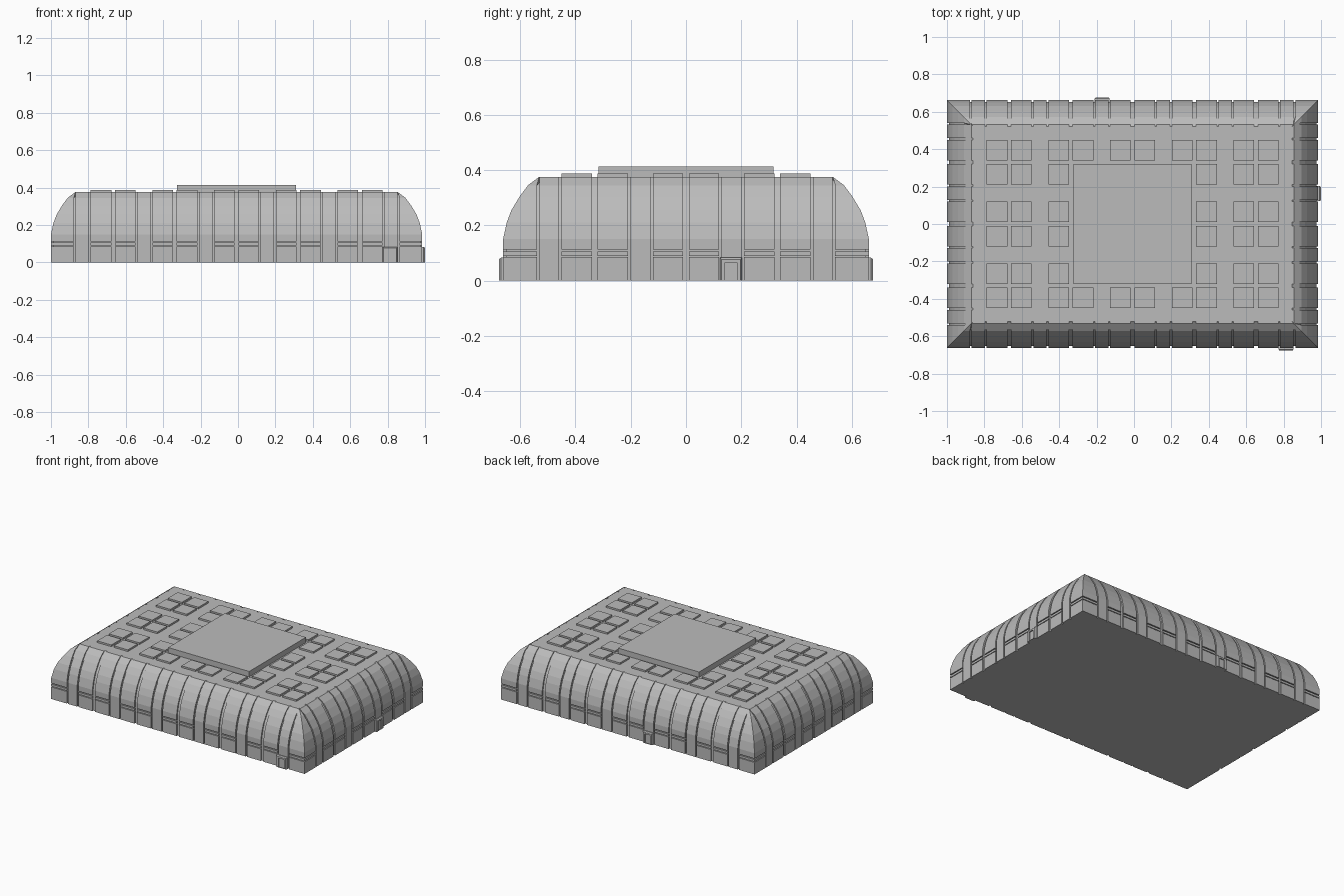
import bpy
import bmesh

cube = bpy.data.objects.get("Cube")
if cube:
    bpy.data.objects.remove(cube, do_unlink=True)

# Single material
grey = bpy.data.materials.new("concrete grey")
grey.use_nodes = True
COLOUR = (0.5, 0.5, 0.5, 1)
grey.diffuse_color = COLOUR
grey.node_tree.nodes["Principled BSDF"].inputs["Base Color"].default_value = COLOUR

CX = -0.0075                 # the hall sits slightly off centre, doors balance it
LX, LY = 0.9925, 0.662       # half sizes of the hall
PITCH, GAP, PANEL = 0.33, 0.01, 0.12
SKIN, ROOF = 0.01, 0.375

# Wall and curved eave section: (inset, height)
WALL = [(0, 0), (0, 0.085)]
BAR = [(0, 0.09), (0, 0.105)]
EAVE = [(0, 0.112), (0, 0.15), (0.013, 0.21), (0.03, 0.255),
        (0.06, 0.305), (0.09, 0.345), (0.13, ROOF)]
PILASTER = [(0, 0)] + EAVE

# Each side maps (along, outward, height) to model space: half length, half depth, mapping
SIDES = {
    "front": (LX, LY, lambda u, v, z: (u + CX, -v, z)),
    "back": (LX, LY, lambda u, v, z: (-u + CX, v, z)),
    "right_end": (LY, LX, lambda u, v, z: (v + CX, u, z)),
    "left_end": (LY, LX, lambda u, v, z: (-v + CX, -u, z)),
}


def finish(name, bm):
    bmesh.ops.remove_doubles(bm, verts=bm.verts, dist=1e-5)
    bmesh.ops.dissolve_degenerate(bm, edges=bm.edges, dist=1e-5)
    bmesh.ops.recalc_face_normals(bm, faces=bm.faces)
    mesh = bpy.data.meshes.new(name)
    bm.to_mesh(mesh)
    bm.free()
    mesh.materials.append(grey)
    obj = bpy.data.objects.new(name, mesh)
    bpy.context.collection.objects.link(obj)
    return obj


def loft(bm, rings):
    """Join closed four-point rings into a capped solid."""
    rows = [[bm.verts.new(p) for p in ring] for ring in rings]
    for low, high in zip(rows, rows[1:]):
        for i in range(4):
            j = (i + 1) % 4
            bm.faces.new((low[i], low[j], high[j], high[i]))
    bm.faces.new(rows[0][::-1])
    bm.faces.new(rows[-1])


def block(bm, x0, x1, y0, y1, z0, z1):
    loft(bm, [[(x0, y0, z), (x1, y0, z), (x1, y1, z), (x0, y1, z)] for z in (z0, z1)])


def strip(bm, side, a, b, section):
    """Raised cladding strip following the section, mitred at the corners."""
    length, depth, place = SIDES[side]
    rings = []
    for inset, z in section:
        ring = []
        for u, d in ((a, inset), (b, inset), (b, inset + 2 * SKIN), (a, inset + 2 * SKIN)):
            limit = length - d
            ring.append(place(max(-limit, min(limit, u)), depth - d, z))
        rings.append(ring)
    loft(bm, rings)


def panel_spans(length):
    """Paired panels along one side, with the end ones reaching the corner."""
    for k in range(4):
        c = k * PITCH
        for a, b in ((c - PANEL, c - GAP), (c + GAP, c + PANEL)):
            if a > 0 and a < length - 0.05:
                b = length if b > length - 0.04 else b
                yield a, b
                yield -b, -a


# Solid core under the cladding
bm = bmesh.new()
core = []
for inset, z in PILASTER:
    x, y = LX - inset - SKIN, LY - inset - SKIN
    core.append([(CX - x, -y, z), (CX + x, -y, z), (CX + x, y, z), (CX - x, y, z)])
loft(bm, core)
finish("hall_core", bm)

# Cladding on the four sides
for side, (length, depth, place) in SIDES.items():
    walls, bars, eaves, piers = (bmesh.new() for _ in range(4))
    for a, b in panel_spans(length):
        strip(walls, side, a, b, WALL)
        strip(bars, side, a, b, BAR)
        strip(eaves, side, a, b, EAVE)
    for k in range(3):
        c = (k + 0.5) * PITCH
        if c + PITCH / 4 < length:
            for s in (-1, 1):
                strip(piers, side, s * c - 0.036, s * c + 0.036, PILASTER)
    finish(side + "_wall_panels", walls)
    finish(side + "_ledge_bars", bars)
    finish(side + "_curved_eave_panels", eaves)
    finish(side + "_pilasters", piers)

# Roof tiles in pairs, leaving room for the central platform
HALF = 0.3175
bm = bmesh.new()


def tile_starts(count):
    return [k * PITCH + o for k in range(-count, count + 1) for o in (-PANEL, GAP)]


size = PANEL - GAP
for x in tile_starts(2):
    for y in tile_starts(1):
        if abs(x + size / 2) < HALF and abs(y + size / 2) < HALF:
            continue
        block(bm, CX + x, CX + x + size, y, y + size, ROOF - SKIN, ROOF + 0.012)
finish("roof_tiles", bm)

bm = bmesh.new()
block(bm, CX - HALF, CX + HALF, -HALF, HALF, ROOF - SKIN, 0.413)
finish("roof_platform", bm)

# Door porches: tapered frame with a recessed leaf
for side, u in (("front", 0.82), ("back", 0.163), ("right_end", 0.163)):
    length, depth, place = SIDES[side]
    bm = bmesh.new()
    w, h, out = 0.04, 0.083, depth + 0.015
    rings = []
    for v, half, top in ((depth - SKIN, w, h), (out - 0.007, w, h), (out, w - 0.005, h - 0.006)):
        rings.append([place(u - half, v, 0), place(u + half, v, 0),
                      place(u + half, v, top), place(u - half, v, top)])
    for v, half, top in ((out, 0.021, 0.066), (out - 0.008, 0.021, 0.066)):
        rings.append([place(u - half, v, 0), place(u + half, v, 0),
                      place(u + half, v, top), place(u - half, v, top)])
    loft(bm, rings)
    finish(side + "_door_porch", bm)
